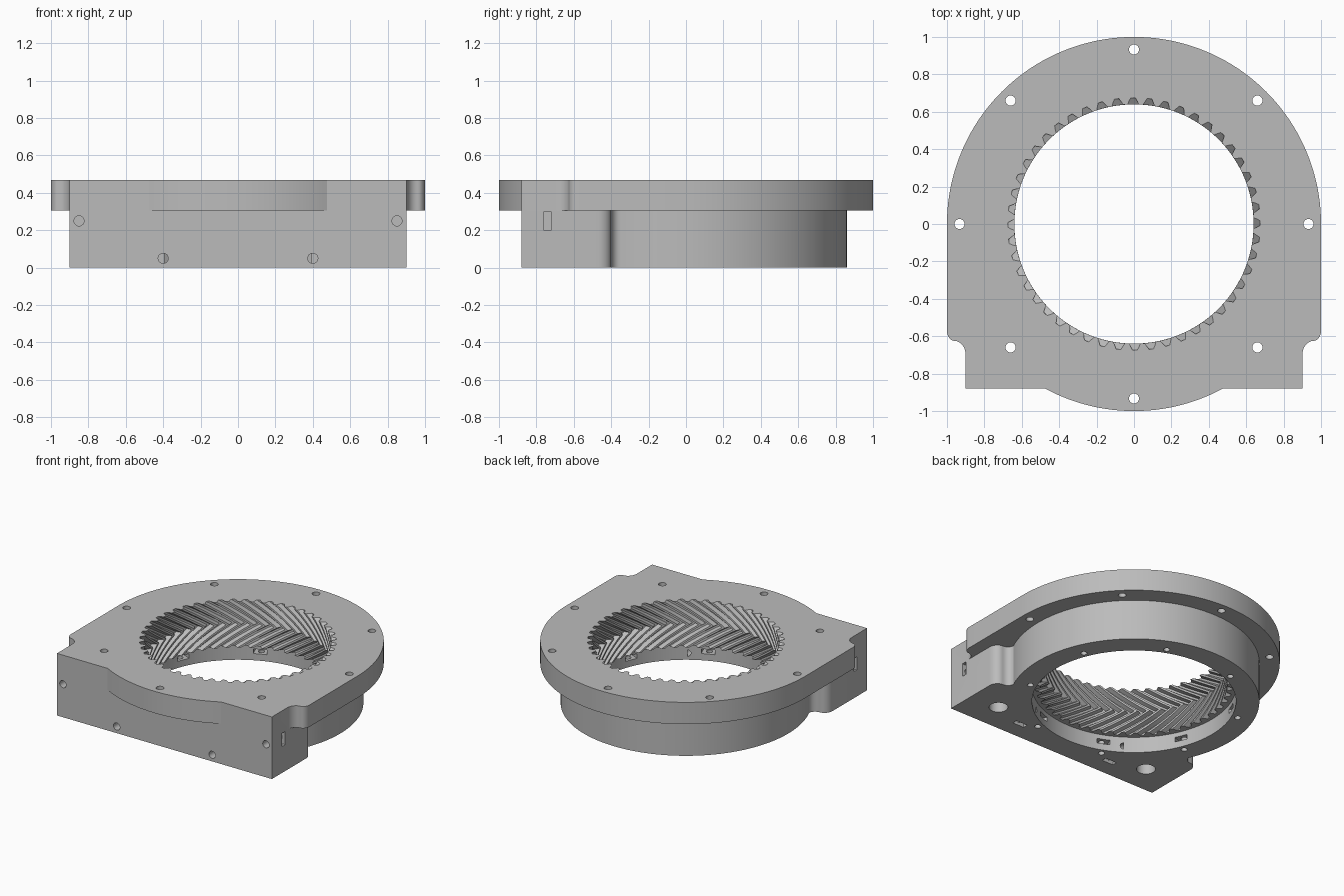
import bpy, bmesh, math
from mathutils import Matrix, Vector

if "Cube" in bpy.data.objects:
    bpy.data.objects.remove(bpy.data.objects["Cube"])

HEIGHT, FLANGE_Z, LEDGE_Z = 0.47, 0.305, 0.12
FRONT, HALF_W = -0.88, 0.9
BODY_R, BORE_R = 0.86, 0.70
TEETH, TIP_R, ROOT_R = 48, 0.64, 0.675
TWIST = 0.40

grey = bpy.data.materials.new("light grey")
grey.use_nodes = True
grey.diffuse_color = (0.5, 0.5, 0.5, 1)
grey.node_tree.nodes["Principled BSDF"].inputs["Base Color"].default_value = grey.diffuse_color


def make_object(name, bm):
    bmesh.ops.recalc_face_normals(bm, faces=bm.faces)
    mesh = bpy.data.meshes.new(name)
    bm.to_mesh(mesh)
    bm.free()
    obj = bpy.data.objects.new(name, mesh)
    bpy.context.collection.objects.link(obj)
    mesh.materials.append(grey)
    return obj


def loft(bm, rings):
    """Skin a stack of closed rings and cap both ends."""
    loops = [[bm.verts.new(p) for p in ring] for ring in rings]
    n = len(loops[0])
    for low, high in zip(loops, loops[1:]):
        for i in range(n):
            j = (i + 1) % n
            bm.faces.new((low[i], low[j], high[j], high[i]))
    bm.faces.new(loops[0][::-1])
    bm.faces.new(loops[-1])


def prism(name, outline, z0, z1):
    bm = bmesh.new()
    loft(bm, [[(x, y, z) for x, y in outline] for z in (z0, z1)])
    return make_object(name, bm)


def arc(radius, a0, a1, n):
    return [(radius * math.cos(a0 + (a1 - a0) * i / n),
             radius * math.sin(a0 + (a1 - a0) * i / n)) for i in range(n + 1)]


def quarter(p, q, vertical_first, n=8):
    """Quarter ellipse from p to q that leaves p along y or along x."""
    pts = []
    for i in range(1, n + 1):
        s, c = math.sin(math.pi / 2 * i / n), 1 - math.cos(math.pi / 2 * i / n)
        u, v = (c, s) if vertical_first else (s, c)
        pts.append((p[0] + (q[0] - p[0]) * u, p[1] + (q[1] - p[1]) * v))
    return pts


def mirrored(points):
    return [(-x, y) for x, y in reversed(points)]


def cylinder(bm, centre, radius, length, axis="Z", segments=24):
    turn = Matrix.Rotation(math.pi / 2, 4, "X") if axis == "Y" else Matrix()
    bmesh.ops.create_cone(bm, cap_ends=True, segments=segments, radius1=radius,
                          radius2=radius, depth=length,
                          matrix=Matrix.Translation(centre) @ turn)


def box(bm, centre, size, angle=0):
    bmesh.ops.create_cube(bm, size=1, matrix=Matrix.Rotation(angle, 4, "Z")
                          @ Matrix.Translation(centre) @ Matrix.Diagonal((*size, 1)))


def combine(target, tool, operation):
    tool.hide_render = True
    mod = target.modifiers.new(operation, "BOOLEAN")
    mod.operation, mod.object, mod.solver = operation, tool, "EXACT"
    bpy.context.view_layer.objects.active = target
    bpy.ops.object.modifier_apply(modifier=mod.name)
    bpy.data.objects.remove(tool)


# Lower body: round drum blending into a square front block
step = (0.84, -0.40)
join = (0.785, -math.sqrt(BODY_R ** 2 - 0.785 ** 2))
side = [(HALF_W, FRONT), (HALF_W, -0.47)]
side += quarter(side[-1], step, True) + quarter(step, join, False)
a = math.atan2(join[1], join[0])
drum = arc(BODY_R, a, math.pi - a, 120)[1:-1]
housing = prism("ring_gear_housing", side + drum + mirrored(side), 0, 0.4)

# Upper flange: unit disc with straight sides, block corners and a front bulge
neck, shoulder = (0.96, -0.625), (1.0, -0.57)
b = math.asin(FRONT)
front_bulge = arc(1.0, -math.pi - b, b, 32)
side = [(HALF_W, FRONT), (HALF_W, -0.70)]
side += quarter(side[-1], neck, True) + quarter(neck, shoulder, False)
outline = side + arc(1.0, 0, math.pi, 128) + mirrored(side) + front_bulge
combine(housing, prism("flange", outline, FLANGE_Z, HEIGHT), "UNION")

# Smooth bore below the teeth
bm = bmesh.new()
cylinder(bm, (0, 0, LEDGE_Z / 2 - 0.1), BORE_R, LEDGE_Z + 0.2, segments=128)
combine(housing, make_object("bore_cutter", bm), "DIFFERENCE")

# Herringbone teeth: twisted one way, then back
tooth = [(-0.36, TIP_R), (-0.25, 0.658), (-0.14, ROOT_R),
         (0.14, ROOT_R), (0.25, 0.658), (0.36, TIP_R)]
middle, half = (LEDGE_Z + HEIGHT) / 2, (HEIGHT - LEDGE_Z) / 2
rings = []
for k in range(-9, 10):
    t = k / 8
    ring = []
    for i in range(TEETH):
        for f, r in tooth:
            ang = 2 * math.pi * (i + f) / TEETH + TWIST * abs(t)
            ring.append((r * math.cos(ang), r * math.sin(ang), middle + half * t))
    rings.append(ring)
bm = bmesh.new()
loft(bm, rings)
combine(housing, make_object("teeth_cutter", bm), "DIFFERENCE")

# Screw holes: flange circle, drum circle and front face
bm = bmesh.new()
for i in range(8):
    ang = math.pi / 4 * i
    cylinder(bm, (0.933 * math.cos(ang), 0.933 * math.sin(ang), 0.25), 0.027, 0.8)
    ang += math.pi / 8
    cylinder(bm, (0.745 * math.cos(ang), 0.745 * math.sin(ang), 0.03), 0.022, 0.2)
for s in (-1, 1):
    for x, z in ((0.85, 0.25), (0.40, 0.05)):
        cylinder(bm, (s * x, FRONT + 0.1, z), 0.027, 0.4, "Y")
combine(housing, make_object("hole_cutter", bm), "DIFFERENCE")

# Nut slots and counterbores
bm = bmesh.new()
for i in range(8):
    box(bm, (0.73, 0, 0.068), (0.09, 0.095, 0.035), math.pi / 4 * (i + 0.5))
for s in (-1, 1):
    cylinder(bm, (s * 0.66, -0.66, 0.1), 0.065, 0.41, segments=32)
    box(bm, (s * 0.40, -0.74, 0.03), (0.095, 0.037, 0.13))
    box(bm, (s * 0.87, -0.74, 0.25), (0.13, 0.037, 0.1))
combine(housing, make_object("pocket_cutter", bm), "DIFFERENCE")

# Smooth shading with sharp edges
bpy.ops.object.select_all(action="DESELECT")
housing.select_set(True)
bpy.context.view_layer.objects.active = housing
bpy.ops.object.shade_smooth_by_angle(angle=math.radians(25))
